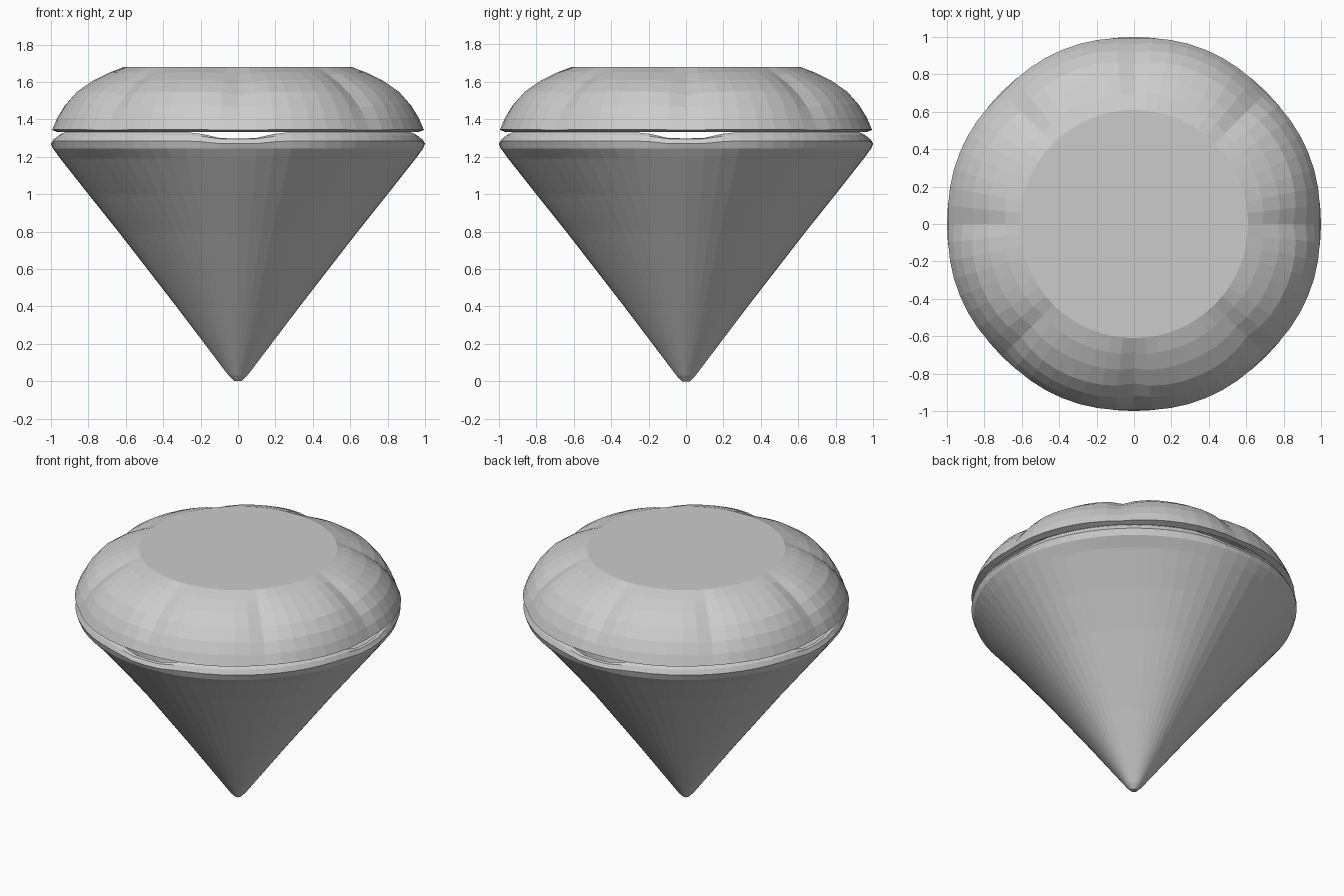
import bpy, bmesh, math
from math import sin, cos, pi, radians

if "Cube" in bpy.data.objects:
    bpy.data.objects.remove(bpy.data.objects["Cube"])

SEGS = 64


def bump(a, width):
    """1 at each axis direction (every 90 degrees), falling to 0 at +-width."""
    d = abs((a + pi / 4) % (pi / 2) - pi / 4)
    return max(0.0, 1 - d / radians(width))


def make_shell(name, rows, shape, cap):
    """Skin rings of points; shape(row, angle) -> (radius, height)."""
    bm = bmesh.new()
    rings = []
    for row in rows:
        ring = []
        for i in range(SEGS):
            a = 2 * pi * i / SEGS
            r, z = shape(row, a)
            ring.append(bm.verts.new((r * cos(a), r * sin(a), z)))
        rings.append(ring)
    for low, high in zip(rings, rings[1:]):
        for i in range(SEGS):
            j = (i + 1) % SEGS
            bm.faces.new((low[i], low[j], high[j], high[i]))
    bm.faces.new(rings[cap] if cap == -1 else rings[cap][::-1])
    me = bpy.data.meshes.new(name)
    bm.to_mesh(me)
    bm.free()
    ob = bpy.data.objects.new(name, me)
    bpy.context.collection.objects.link(ob)
    return ob


# Lower cone: four softly flattened sides, rim dips at the axes to leave slits
# row: radius, height, flattening on the diagonals, rim dip at the axes
PAVILION = [(0.02, 0, 0, 0), (0.05, 0.03, 0.03, 0), (0.33, 0.40, 0.06, 0),
            (0.64, 0.80, 0.06, 0), (0.80, 1.0, 0.05, 0), (0.95, 1.19, 0.025, 0.0),
            (0.99, 1.245, 0.005, 0), (1.0, 1.285, 0, 0.015), (0.985, 1.315, 0, 0.02),
            (0.965, 1.332, 0, 0.034)]


def pavilion_shape(row, a):
    r, z, flat, dip = row
    return r * (1 - flat * sin(2 * a) ** 2), z - dip * min(1, 1.6 * bump(a, 14))


# Crown: eight rounded lobes meeting in creases, scalloped around the flat table
# row: radius, height, crease depth
CROWN = [(0.965, 1.332, 0), (0.995, 1.345, 0.005), (0.97, 1.41, 0.015),
         (0.93, 1.48, 0.025), (0.87, 1.55, 0.035), (0.79, 1.61, 0.035),
         (0.70, 1.652, 0.025), (0.61, 1.68, 0.0)]


def crown_shape(row, a):
    r, z, crease = row
    lobe = abs(sin(4 * a))
    bulge = 0.012 * lobe if 1.34 < z < 1.6 else 0
    return r + bulge - crease * 0.5 * (1 - lobe) ** 2, z - crease * 0.6 * (1 - lobe) ** 2


make_shell("pavilion", PAVILION, pavilion_shape, 0)
make_shell("crown", CROWN, crown_shape, -1)
